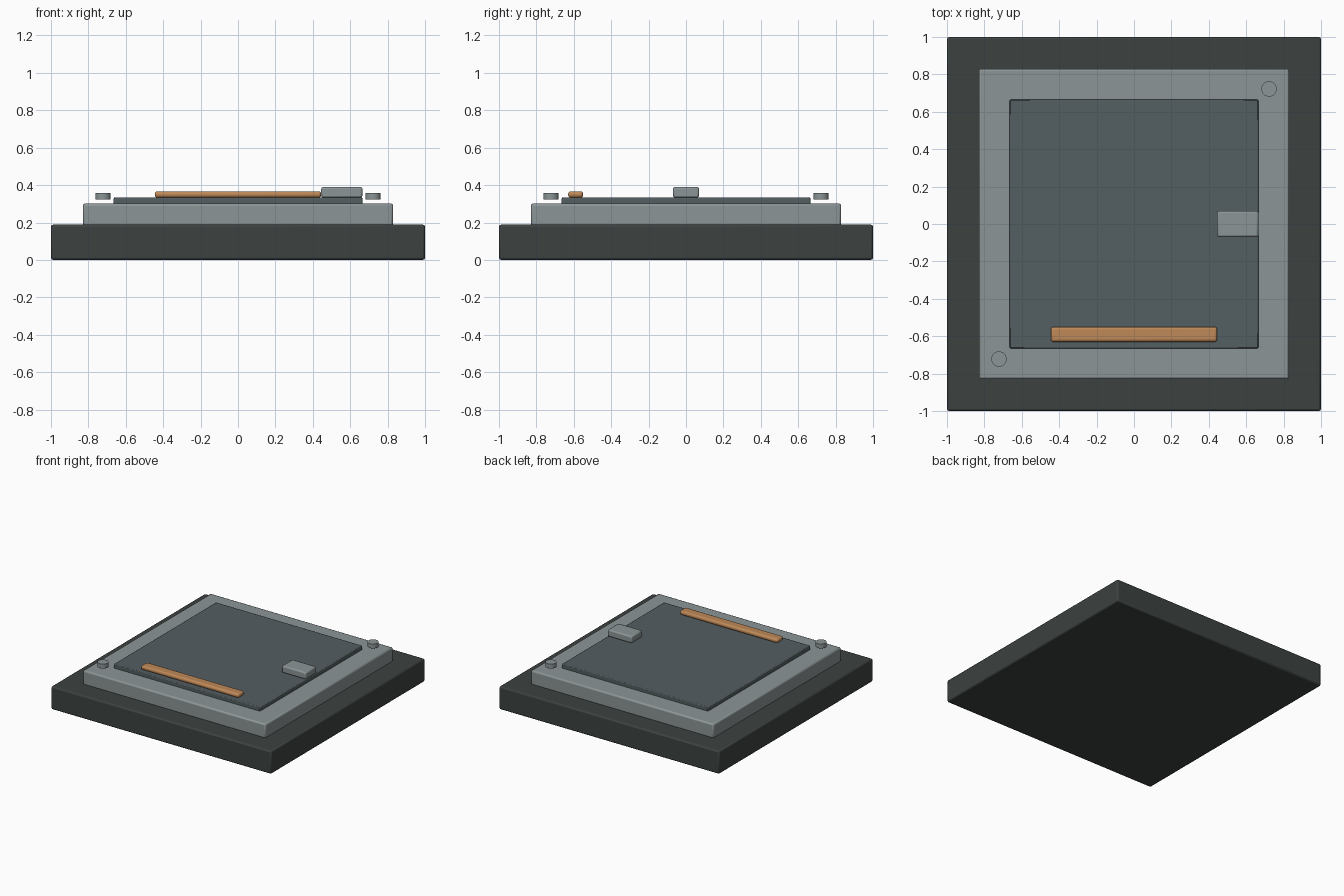
import bpy, math

if "Cube" in bpy.data.objects:
    bpy.data.objects.remove(bpy.data.objects["Cube"])


def material(name, rgb):
    # sRGB bytes to linear
    lin = [(c / 255 / 12.92) if c < 11 else ((c / 255 + 0.055) / 1.055) ** 2.4 for c in rgb]
    m = bpy.data.materials.new(name)
    m.diffuse_color = (*lin, 1)
    m.use_nodes = True
    m.node_tree.nodes["Principled BSDF"].inputs["Base Color"].default_value = m.diffuse_color
    return m


dark = material("dark_charcoal", (60, 66, 65))
light = material("light_grey", (140, 149, 150))
slate = material("slate_grey", (84, 94, 97))
copper = material("copper_orange", (191, 137, 88))


def finish(o, name, mat, bevel, segments=2):
    o.name = name
    o.data.materials.append(mat)
    if bevel:
        b = o.modifiers.new("bevel", 'BEVEL')
        b.width = bevel
        b.segments = segments
        b.limit_method = 'ANGLE'
        b.angle_limit = math.radians(40)
    bpy.ops.object.shade_smooth_by_angle(angle=math.radians(30))
    return o


def box(name, lo, hi, mat, bevel, segments=2):
    bpy.ops.mesh.primitive_cube_add(size=1)
    o = bpy.context.object
    o.dimensions = [b - a for a, b in zip(lo, hi)]
    o.location = [(a + b) / 2 for a, b in zip(lo, hi)]
    bpy.context.view_layer.update()
    bpy.ops.object.transform_apply(location=False, rotation=False, scale=True)
    return finish(o, name, mat, bevel, segments)


# stacked square plates
box("base_slab", (-1, -1, 0), (1, 1, 0.189), dark, 0.012)
box("raised_frame", (-0.83, -0.83, 0.18), (0.83, 0.83, 0.301), light, 0.012)
box("hatch_panel", (-0.665, -0.665, 0.29), (0.665, 0.665, 0.334), slate, 0.006)

# details on the panel
box("handle_strip", (-0.445, -0.63, 0.333), (0.445, -0.55, 0.367), copper, 0.014, 3)
box("latch_block", (0.445, -0.07, 0.333), (0.665, 0.07, 0.39), light, 0.01)

# bolts on two opposite corners, hovering slightly above the frame
for i, s in enumerate((-1, 1)):
    bpy.ops.mesh.primitive_cylinder_add(vertices=24, radius=0.041, depth=0.036,
                                        location=(s * 0.722, s * 0.722, 0.34))
    finish(bpy.context.object, f"corner_bolt_{i + 1}", light, 0)
